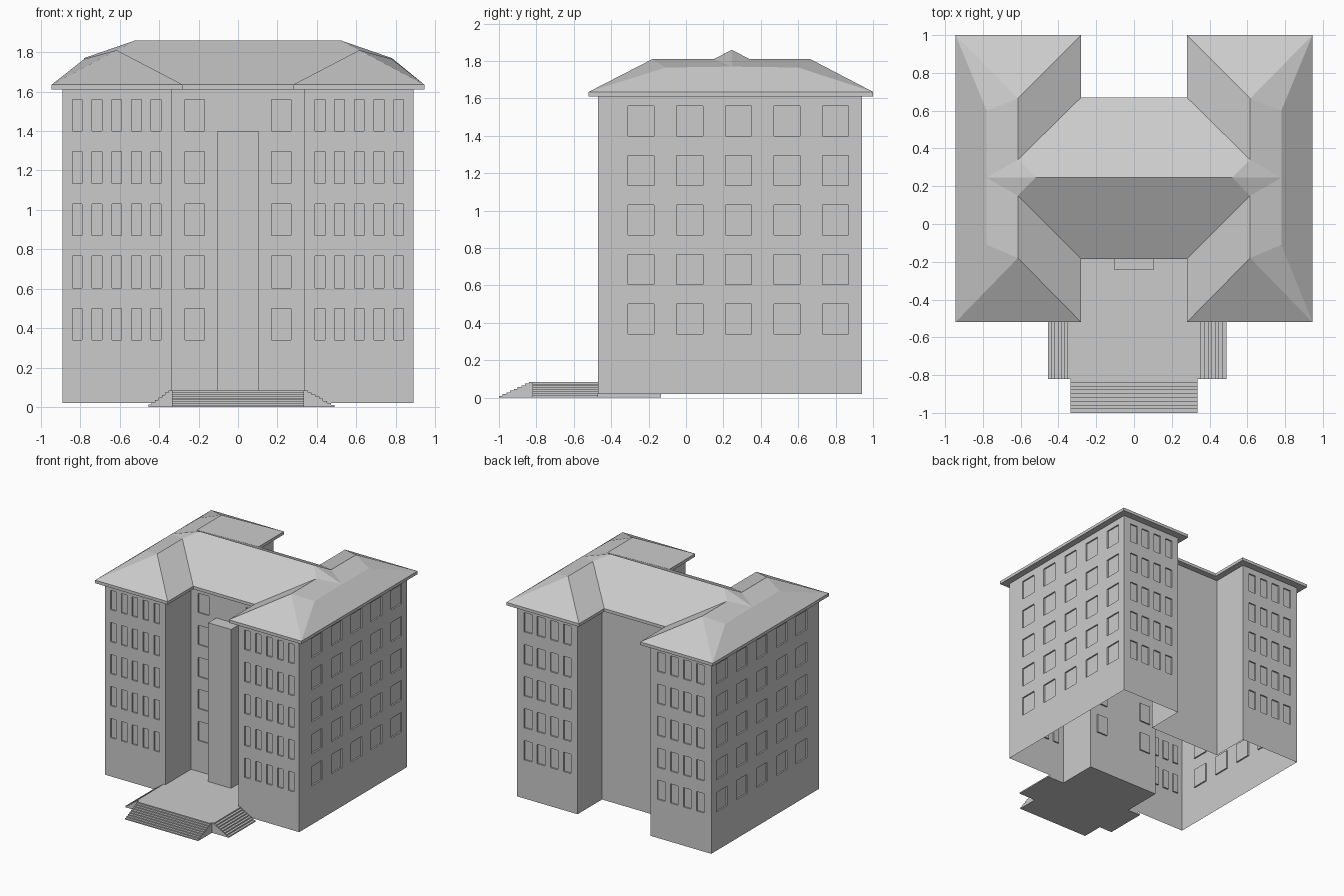
import bpy, bmesh
from mathutils import Vector

if "Cube" in bpy.data.objects:
    bpy.data.objects.remove(bpy.data.objects["Cube"])


def make(name, faces, mirror=False):
    """Object from polygons given as coordinates, welded, optionally mirrored in x."""
    bm = bmesh.new()
    for f in faces:
        bm.faces.new([bm.verts.new(p) for p in f])
    bmesh.ops.remove_doubles(bm, verts=bm.verts, dist=0.0005)
    me = bpy.data.meshes.new(name)
    if not mirror:
        bmesh.ops.recalc_face_normals(bm, faces=bm.faces)
    bm.to_mesh(me)
    bm.free()
    ob = bpy.data.objects.new(name, me)
    bpy.context.collection.objects.link(ob)
    if mirror:
        ob.modifiers.new("mirror", 'MIRROR').merge_threshold = 0.0005
    return ob


def prism(name, profile, offset):
    """Closed solid: profile polygon swept along an offset."""
    a = [Vector(p) for p in profile]
    b = [p + Vector(offset) for p in a]
    n = len(a)
    sides = [[a[i], a[(i + 1) % n], b[(i + 1) % n], b[i]] for i in range(n)]
    return make(name, [a, b] + sides)


def box(name, x0, x1, y0, y1, z0, z1):
    return prism(name, [(x0, y0, z0), (x1, y0, z0), (x1, y1, z0), (x0, y1, z0)], (0, 0, z1 - z0))


def stair_profile(run, rise, n):
    """Staircase outline: (distance from top edge, height)."""
    pts = [(0, 0), (run, 0)]
    for k in range(n):
        d, z = run * (1 - k / n), rise * (k + 1) / n
        pts += [(d, z), (run * (1 - (k + 1) / n), z)]
    return pts


# Walls: gridded panels with shallow window recesses
Z0, Z1, DEPTH = 0.02, 1.61, 0.012
ROWS = [(0.34 + 0.265 * i, 0.5 + 0.265 * i) for i in range(5)]


def wall(a, b, windows):
    a, b = Vector(a), Vector(b)
    d = (b - a).normalized()
    inward = Vector((-d.y, d.x)) * DEPTH
    cols = [(c - w / 2, c + w / 2) for c, w in windows]
    us = [0] + [u for c in cols for u in c] + [(b - a).length]
    zs = [Z0] + [z for r in ROWS for z in r] + [Z1]
    if not cols:
        zs = [Z0, Z1]
    P = lambda u, z, k=0: (*(a + d * u + inward * k), z)
    out = []
    for i in range(len(us) - 1):
        for j in range(len(zs) - 1):
            q = [(us[i], zs[j]), (us[i + 1], zs[j]), (us[i + 1], zs[j + 1]), (us[i], zs[j + 1])]
            if i % 2 and j % 2:
                out.append([P(*c, 1) for c in q])
                for m in range(4):
                    s, t = q[m], q[(m + 1) % 4]
                    out.append([P(*s), P(*t), P(*t, 1), P(*s, 1)])
            else:
                out.append([P(*c) for c in q])
    return out


path = [(0, -.135), (.335, -.135), (.335, -.47), (.89, -.47),
        (.89, .94), (.335, .94), (.335, .62), (0, .62)]
wins = [[(.22, .1)], [], [(.08 + .1 * i, .05) for i in range(5)],
        [(.23 + .26 * i, .14) for i in range(5)],
        [(.1 + .12 * i, .07) for i in range(4)], [], []]
faces = []
for i, w in enumerate(wins):
    faces += wall(path[i], path[i + 1], w)
make("walls", faces, mirror=True)

# Roof: hipped wings joined by a taller hipped centre (right half, mirrored)
ZE, ZR = 1.635, 1.81
eave = [(0, -.185), (.28, -.185), (.28, -.52), (.945, -.52),
        (.945, 1.0), (.28, 1.0), (.28, .67), (0, .67)]
C0, E4, E5, E0, E1, E2, E3, C1 = [(x, y, ZE) for x, y in eave]
R0, V0, V1, R1 = [(.615, y, ZR) for y in (-.18, .15, .34, .665)]
B0, M, B1 = (.78, -.11, 1.765), (.78, .245, 1.77), (.78, .60, 1.765)
P, Q = (.52, .245, 1.86), (0, .245, 1.86)
roof = [[E5, E0, R0], [E0, B0, R0], [E0, E1, B1, M, B0], [B0, M, V0, R0],
        [M, B1, R1, V1], [V0, M, P], [M, V1, P], [E1, R1, B1], [E1, E2, R1],
        [E4, E5, R0, V0], [E2, E3, V1, R1], [C0, E4, V0, P, Q], [E3, C1, Q, P, V1]]
low = [(x, y, Z1) for x, y in eave]
top = [(x, y, ZE) for x, y in eave]
roof += [[low[i], low[i + 1], top[i + 1], top[i]] for i in range(7)]
roof.append(low[::-1])
make("roof", roof, mirror=True)

# Entrance tower
box("entrance_shaft", -.105, .105, -.24, -.135, .08, 1.4)

# Porch platform and three flights of steps
H = .085
box("porch", -.335, .335, -.82, -.135, 0, H)
prism("front_steps", [(-.335, -.82 - d, z) for d, z in stair_profile(.18, H, 9)], (.67, 0, 0))
prism("right_steps", [(.335 + d, -.82, z) for d, z in stair_profile(.155, H, 8)], (0, .35, 0))
prism("left_steps", [(-.335 - d, -.82, z) for d, z in stair_profile(.12, H, 7)], (0, .35, 0))
